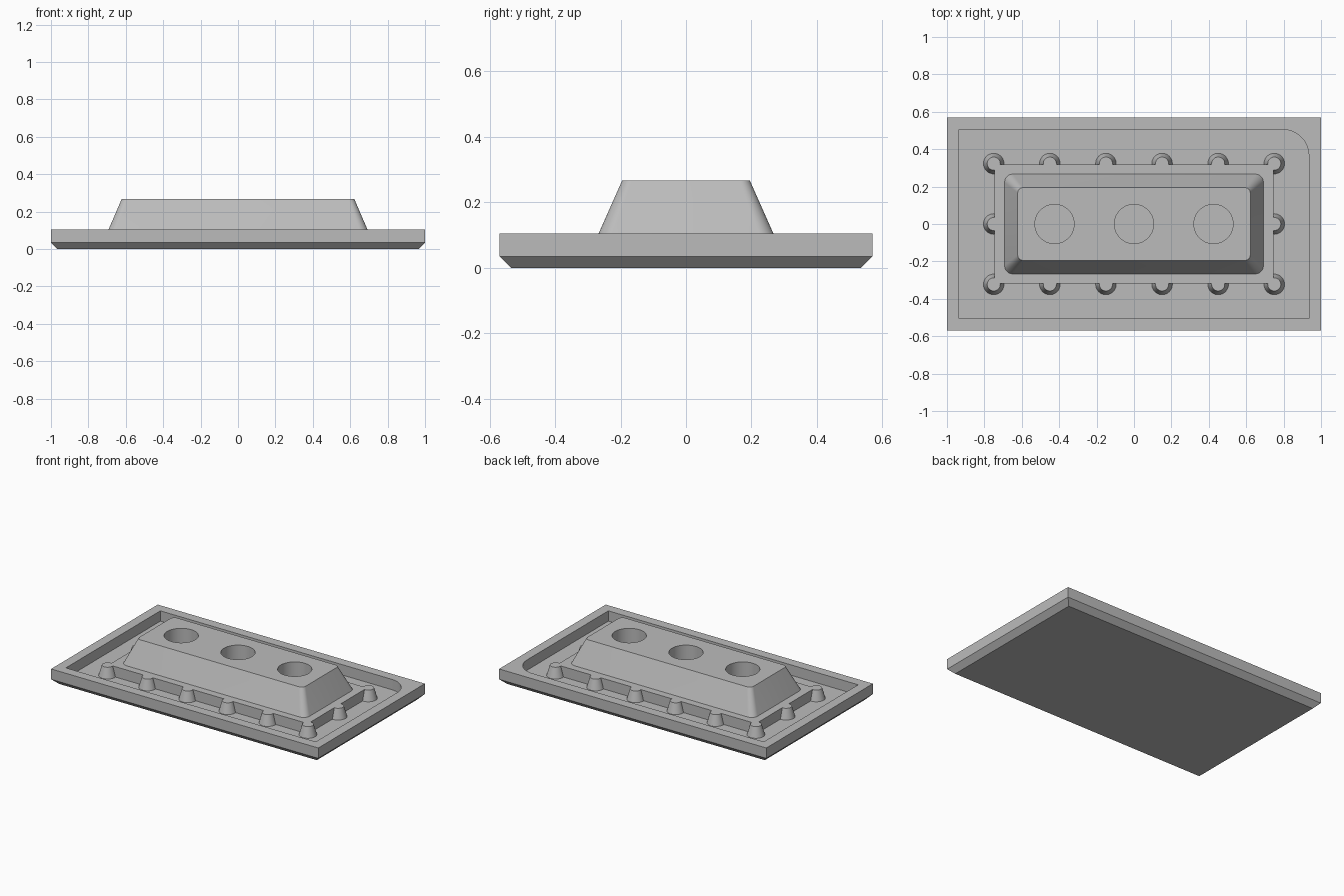
import bpy
import bmesh
import math

if "Cube" in bpy.data.objects:
    bpy.data.objects.remove(bpy.data.objects["Cube"], do_unlink=True)

grey = bpy.data.materials.new("plain grey")
grey.use_nodes = True
grey.diffuse_color = (0.5, 0.5, 0.5, 1)
grey.node_tree.nodes["Principled BSDF"].inputs["Base Color"].default_value = (0.5, 0.5, 0.5, 1)

FLOOR = 0.035
RIM = 0.105
TOP = 0.267


def rounded_rect(hx, hy, radii=(0, 0, 0, 0), steps=8):
    """Outline from the +x +y corner, anticlockwise, one radius per corner."""
    points = []
    for i, (sx, sy) in enumerate([(1, 1), (-1, 1), (-1, -1), (1, -1)]):
        r = radii[i]
        for k in range(steps + 1 if r else 1):
            a = math.pi / 2 * (i + k / steps)
            points.append((sx * (hx - r) + r * math.cos(a) if r else sx * hx,
                           sy * (hy - r) + r * math.sin(a) if r else sy * hy))
    return points


def circle(x, y, r, steps=40):
    return [(x + r * math.cos(math.tau * k / steps), y + r * math.sin(math.tau * k / steps))
            for k in range(steps)]


def loft(name, *levels):
    """Closed solid through matching outlines, each paired with a height."""
    bm = bmesh.new()
    rings = [[bm.verts.new((x, y, z)) for x, y in outline] for outline, z in levels]
    n = len(rings[0])
    for low, high in zip(rings, rings[1:]):
        for i in range(n):
            j = (i + 1) % n
            bm.faces.new((low[i], low[j], high[j], high[i]))
    bm.faces.new(rings[0][::-1])
    bm.faces.new(rings[-1])
    mesh = bpy.data.meshes.new(name)
    bm.to_mesh(mesh)
    bm.free()
    mesh.materials.append(grey)
    obj = bpy.data.objects.new(name, mesh)
    bpy.context.collection.objects.link(obj)
    return obj


def select(obj):
    bpy.ops.object.select_all(action='DESELECT')
    obj.select_set(True)
    bpy.context.view_layer.objects.active = obj


def combine(obj, tool, operation):
    select(obj)
    mod = obj.modifiers.new("combine", 'BOOLEAN')
    mod.operation = operation
    mod.solver = 'EXACT'
    mod.object = tool
    bpy.ops.object.modifier_apply(modifier=mod.name)
    bpy.data.objects.remove(tool, do_unlink=True)


# Tray with chamfered underside and a pocket that has one rounded corner
tray = loft("tray",
            (rounded_rect(0.965, 0.535), 0),
            (rounded_rect(1, 0.57), FLOOR),
            (rounded_rect(1, 0.57), RIM))
pocket_outline = rounded_rect(0.935, 0.505, (0.14, 0, 0, 0), 12)
combine(tray, loft("pocket_cutter", (pocket_outline, FLOOR), (pocket_outline, RIM + 0.1)), 'DIFFERENCE')

# Raised plinth with tapered pegs around its edge
plinth_outline = rounded_rect(0.745, 0.317)
plinth = loft("plinth", (plinth_outline, FLOOR), (plinth_outline, RIM))
spots = [(-0.75 + 0.3 * i, y) for i in range(6) for y in (-0.323, 0.323)]
spots += [(-0.75, 0), (0.75, 0)]
for x, y in spots:
    peg = loft("peg", (circle(x, y, 0.055), FLOOR), (circle(x, y, 0.035), RIM))
    combine(plinth, peg, 'UNION')

# Tapered block with three round sockets
block = loft("tapered_block",
             (rounded_rect(0.692, 0.267, (0.045,) * 4), RIM),
             (rounded_rect(0.622, 0.195, (0.03,) * 4), TOP))
for x in (-0.425, 0, 0.425):
    outline = circle(x, 0, 0.105, 48)
    combine(block, loft("socket_cutter", (outline, RIM - 0.1), (outline, TOP + 0.1)), 'DIFFERENCE')

for obj in (tray, plinth, block):
    select(obj)
    bpy.ops.object.shade_smooth_by_angle(angle=math.radians(30))
